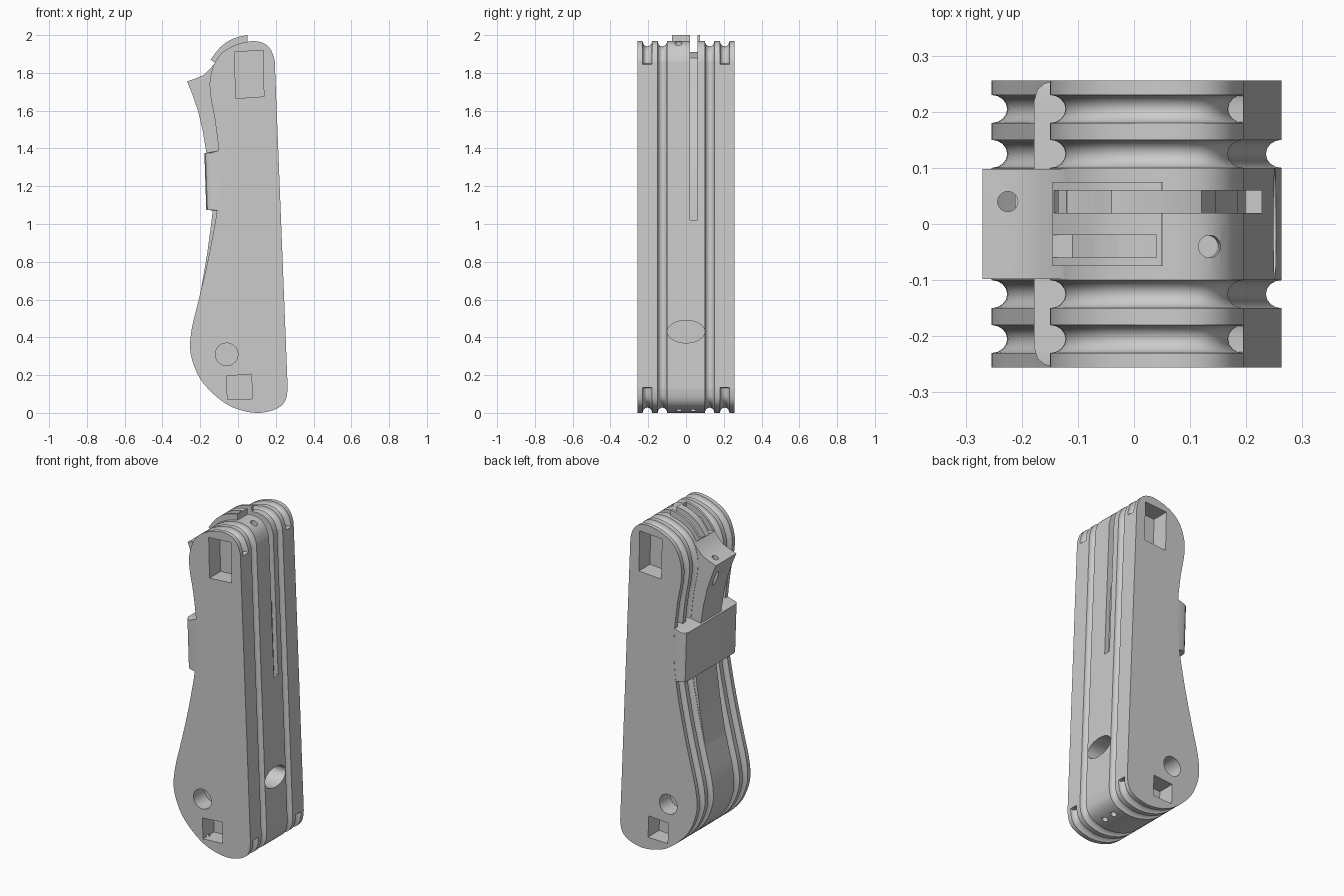
import bpy, bmesh, math
from mathutils import Vector, Matrix

if "Cube" in bpy.data.objects:
    bpy.data.objects.remove(bpy.data.objects["Cube"])

gray = bpy.data.materials.new("warm_gray")
gray.diffuse_color = (0.6, 0.6, 0.6, 1)
gray.use_nodes = True
gray.node_tree.nodes["Principled BSDF"].inputs["Base Color"].default_value = gray.diffuse_color


def finish(name, bm):
    bmesh.ops.recalc_face_normals(bm, faces=bm.faces)
    me = bpy.data.meshes.new(name)
    bm.to_mesh(me)
    bm.free()
    me.materials.append(gray)
    ob = bpy.data.objects.new(name, me)
    bpy.context.collection.objects.link(ob)
    return ob


def loft(name, rings):
    """Skin a list of (y, [(x, z), ...]) sections and cap both ends."""
    bm = bmesh.new()
    vs = [[bm.verts.new((x, y, z)) for x, z in pts] for y, pts in rings]
    n = len(vs[0])
    for a, b in zip(vs, vs[1:]):
        for i in range(n):
            j = (i + 1) % n
            bm.faces.new((a[i], a[j], b[j], b[i]))
    bm.faces.new(vs[0])
    bm.faces.new(vs[-1])
    return finish(name, bm)


def prism(name, pts, y0, y1):
    return loft(name, [(y0, pts), (y1, pts)])


def rod(name, a, b, r, stretch=1):
    """Cylinder from a to b, optionally stretched in y."""
    a, b = Vector(a), Vector(b)
    bm = bmesh.new()
    m = Matrix.Translation((a + b) / 2) @ (b - a).to_track_quat('Z', 'Y').to_matrix().to_4x4()
    bmesh.ops.create_cone(bm, cap_ends=True, segments=24, radius1=r, radius2=r,
                          depth=(b - a).length, matrix=m)
    for v in bm.verts:
        v.co.y *= stretch
    return finish(name, bm)


def smooth(pts, steps=3):
    """Catmull-Rom curve through open points."""
    p = [Vector(q) for q in [pts[0]] + pts + [pts[-1]]]
    out = []
    for a, b, c, d in zip(p, p[1:], p[2:], p[3:]):
        for k in range(steps):
            t = k / steps
            out.append(0.5 * (2 * b + (c - a) * t + (2 * a - 5 * b + 4 * c - d) * t * t
                              + (3 * b - a - 3 * c + d) * t ** 3))
    return out + [p[-1]]


# Handle outline, from lower right round the left side to upper right
curve = smooth([(.263, .13), (.256, .08), (.237, .045), (.2, .02), (.15, .005), (.1, 0),
                (.03, .01), (-.05, .04), (-.13, .1), (-.2, .18), (-.243, .28), (-.254, .36),
                (-.242, .46), (-.213, .58), (-.172, .75), (-.137, .92), (-.11, 1.08),
                (-.098, 1.22), (-.102, 1.38), (-.122, 1.55), (-.143, 1.66), (-.15, 1.74),
                (-.142, 1.8), (-.12, 1.86), (-.08, 1.91), (-.02, 1.945), (.04, 1.963),
                (.09, 1.968), (.14, 1.955), (.175, 1.92), (.193, 1.87), (.195, 1.85)])
ncurve = len(curve)
outline = curve + [Vector((.1952, 1.845)), Vector((.2628, .135))]


def inset(d, everywhere):
    res = []
    n = len(outline)
    for i, p in enumerate(outline):
        t = (outline[(i + 1) % n] - outline[i - 1]).normalized()
        k = d if everywhere or i < ncurve else 0
        res.append((p.x + t.y * k, p.y - t.x * k))
    return res


# Handle body: inner groove runs all round, outer groove skips the flat back
half = [(0, 0, True)]
for c, whole in ((.125, True), (.205, False)):
    for k in range(9):
        a = math.pi * k / 8
        half.append((c - .025 * math.cos(a), .028 * math.sin(a), whole))
half.append((.256, 0, True))
sections = [(-y, d, w) for y, d, w in reversed(half[1:])] + half
handle = loft("handle", [(y, inset(d, w)) for y, d, w in sections])

# Spring lever with flared thumb tip
lever = prism("spring_lever", [
    (-.27, 1.755), (-.225, 1.77), (-.18, 1.79), (-.14, 1.83), (-.12, 1.855), (-.05, 1.8),
    (-.03, 1.2), (-.1, .6), (-.205, .6), (-.184, .72), (-.162, .85), (-.142, 1.0),
    (-.13, 1.1), (-.142, 1.25), (-.168, 1.38), (-.188, 1.5), (-.212, 1.6), (-.243, 1.69)],
    -.098, .098)

# Raised guide on the crown
guide = prism("crown_guide", [(-.145, 1.87), (-.12, 1.905), (-.095, 1.935), (-.065, 1.96),
                              (-.03, 1.98), (.01, 1.993), (.05, 2.0), (.052, 1.9),
                              (-.1, 1.84)], -.075, .075)


# Sliding grip across the front edge, with rounded ends
def grip(x):
    return [(x, 1.375), (x + .01, 1.075), (-.07, 1.065), (-.07, 1.4), (-.1, 1.39)]


ends = [(.255, -.145), (.25, -.16), (.24, -.172), (.22, -.178)]
loft("sliding_grip", [(-y, grip(x)) for y, x in ends] + [(y, grip(x)) for y, x in ends[::-1]])

# Cutters
cuts = []
for s in (-1, 1):
    y0, y1 = s * .15, s * .3
    cuts.append(prism("cut", [(-.012, 1.665), (.137, 1.675), (.132, 1.92), (-.018, 1.91)], y0, y1))
    cuts.append(prism("cut", [(-.056, .07), (.076, .075), (.071, .205), (-.06, .195)], y0, y1))
    cuts.append(rod("cut", (-.06, y0, .31), (-.06, y1, .31), .06))
    # cord holes at the foot
    cuts.append(rod("cut", (.19, s * .037, -.03), (.15, s * .037, .12), .017))
    cuts.append(rod("cut", (-.24, s * .037, .03), (-.06, s * .037, .16), .017))
# oval window in the back edge
cuts.append(rod("cut", (.05, 0, .43), (.35, 0, .43), .06, 1.66))
# cord channel over the crown and down the back edge
slot = prism("cut", [(.2, 1.02), (.185, 1.45), (.16, 1.51), (.145, 1.8), (.12, 1.88), (.05, 1.91),
                     (-.04, 1.91), (-.125, 1.85), (-.2, 1.95), (-.1, 2.1), (.4, 2.1),
                     (.4, 1.02)], .02, .06)
cuts.append(slot)
# short channel in the guide, lever hole and crown hole
groove = prism("cut", [(-.2, 1.87), (-.11, 1.87), (-.06, 1.93), (.04, 1.965), (.04, 2.1),
                       (-.2, 2.1)], -.06, -.02)
lever_hole = rod("cut", (-.225, .04, 1.6), (-.225, .04, 1.85), .018)
cuts.append(rod("cut", (.13, -.04, 1.88), (.14, -.04, 2.05), .02))


def carve(ob, cutters):
    bpy.context.view_layer.objects.active = ob
    for c in cutters:
        m = ob.modifiers.new("cut", 'BOOLEAN')
        m.operation, m.solver, m.object = 'DIFFERENCE', 'EXACT', c
        bpy.ops.object.modifier_apply(modifier=m.name)


carve(handle, cuts + [groove])
carve(guide, [slot, groove])
carve(lever, [lever_hole])
for c in cuts + [groove, lever_hole]:
    bpy.data.objects.remove(c, do_unlink=True)

bpy.ops.object.select_all(action='SELECT')
bpy.ops.object.shade_smooth_by_angle(angle=math.radians(32))
